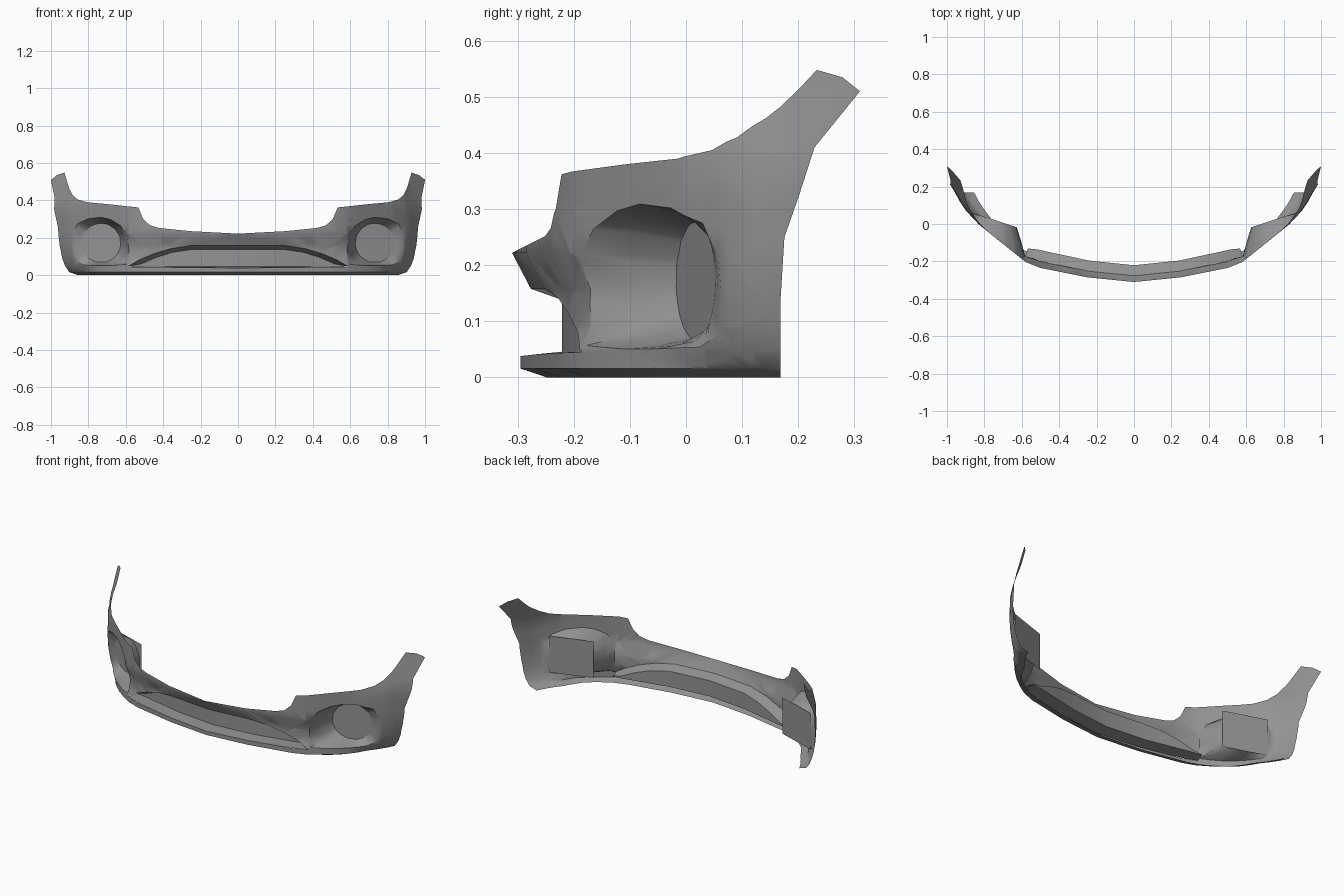
import bpy
import bmesh
import math
from mathutils import Vector

if "Cube" in bpy.data.objects:
    bpy.data.objects.remove(bpy.data.objects["Cube"])

grey = bpy.data.materials.new("primer grey")
grey.use_nodes = True
grey.diffuse_color = (0.29, 0.29, 0.29, 1)
grey.node_tree.nodes["Principled BSDF"].inputs["Base Color"].default_value = grey.diffuse_color

# Plan curve of the skin, and how far it tucks in at each height
PLAN = [(0, -.31), (.25, -.285), (.5, -.235), (.58, -.203), (.7, -.107), (.83, -.003),
        (.9, .073), (.93, .118), (.957, .168), (.98, .202), (1.06, .31)]
FRONT_TUCK = [(0, .015), (.05, .015), (.09, .035), (.155, .035), (.222, 0)]
SIDE_TUCK = [(0, .055), (.016, .055), (.05, .032), (.09, .017), (.155, .005), (.222, 0),
             (.35, .003), (.4, .016), (.548, .075)]


def interp(table, t):
    for (a, u), (b, v) in zip(table, table[1:]):
        if t <= b:
            return u + (v - u) * max(t - a, 0) / (b - a)
    return table[-1][1]


def ease(start, end, t):
    t = min(max((t - start) / (end - start), 0), 1)
    return t * t * (3 - 2 * t)


def on_skin(s, z):
    turn = ease(.53, .8, s)
    flange = .047 * max(1 - z / .016, 0)
    x = s - turn * flange - ease(.72, .9, s) * interp(SIDE_TUCK, z)
    y = interp(PLAN, s) + (1 - turn) * flange + (1 - ease(.55, .68, s)) * interp(FRONT_TUCK, z)
    return Vector((x, y, z))


def finish(bm, name, angle=40):
    mesh = bpy.data.meshes.new(name)
    bm.to_mesh(mesh)
    bm.free()
    mesh.materials.append(grey)
    obj = bpy.data.objects.new(name, mesh)
    bpy.context.collection.objects.link(obj)
    bpy.ops.object.select_all(action='DESELECT')
    obj.select_set(True)
    bpy.context.view_layer.objects.active = obj
    bpy.ops.object.shade_smooth_by_angle(angle=math.radians(angle))
    mirror = obj.modifiers.new("mirror", 'MIRROR')
    mirror.merge_threshold = .0005


def face_front(bm):
    bm.normal_update()
    for f in bm.faces:
        if f.normal.y > 0:
            f.normal_flip()


def on_plate(x, z, back=0):
    return Vector((x, -.02 + (x - .62) * .33 + back, z))


# Outlines in plan position and height
top_edge = [(0, .222), (.25, .235), (.42, .252), (.47, .266), (.507, .3), (.533, .362),
            (.7, .38), (.815, .39), (.875, .405), (.912, .428), (.943, .462), (1.003, .548)]
rear_edge = [(1.037, .535), (1.06, .51), (1.0, .41), (.962, .25), (.957, .13), (.957, 0)]
arch = [(0, .158), (.25, .158), (.36, .142), (.45, .115), (.53, .081), (.585, .048)]
lip = [(s, .038 + .012 * s) for s, z in arch]
lamp_hole = [(.594, .057), (.583, .13), (.592, .21), (.628, .265), (.68, .297), (.73, .309),
             (.8, .302), (.86, .275), (.886, .21), (.892, .13), (.885, .075), (.855, .054),
             (.77, .051), (.69, .051)]

# Bumper skin: flat outline with a hole, cut into a grid
bm = bmesh.new()
edges = []
for ring in (top_edge + rear_edge + [(0, 0)] + lip + arch[::-1], lamp_hole):
    verts = [bm.verts.new((s, 0, z)) for s, z in ring]
    edges += [bm.edges.new((verts[i - 1], verts[i])) for i in range(len(verts))]
bmesh.ops.triangle_fill(bm, edges=edges, use_beauty=True, normal=(0, -1, 0))
cuts = [((s, 0, 0), (1, 0, 0)) for s in
        [s for s, y in PLAN[1:-1]] + [.12, .38, .64, .765, .865]]
cuts += [((0, 0, z), (0, 0, 1)) for z in (.016, .05, .09, .155, .222, .3, .35, .4)]
for point, normal in cuts:
    bmesh.ops.bisect_plane(bm, geom=bm.verts[:] + bm.edges[:] + bm.faces[:], dist=.0005,
                           plane_co=point, plane_no=normal)
face_front(bm)
rim = [e for e in bm.edges if e.is_boundary and
       all(.56 < v.co.x < .9 and .049 < v.co.z < .312 for v in e.verts)]

# Bend the skin to the plan curve
for v in bm.verts:
    v.co = on_skin(v.co.x, v.co.z)

# Lamp recess: extrude the rim back to a round opening on the slanted plate
lamp_x, lamp_z, lamp_r = .732, .172, .105
for step in (.5, 1):
    geom = bmesh.ops.extrude_edge_only(bm, edges=rim)["geom"]
    rim = [g for g in geom if isinstance(g, bmesh.types.BMEdge) and g.is_boundary]
    for v in {v for e in rim for v in e.verts}:
        a = math.atan2(v.co.z - lamp_z, v.co.x - lamp_x)
        seat = on_plate(lamp_x + lamp_r * math.cos(a), lamp_z + lamp_r * math.sin(a))
        bulge = (v.co - Vector((lamp_x, v.co.y, lamp_z))) * .06 * (1 - step)
        v.co = v.co.lerp(seat, step) + bulge
finish(bm, "bumper_skin", 42)

# Lower air intake: sloped roof, back wall and floor
roof_front = [on_skin(*p) for p in arch]
floor_front = [on_skin(*p) for p in lip]
roof_back = [Vector((p.x * .97, p.y + .056, max(p.z - .02, .05))) for p in roof_front]
floor_back = [Vector((p.x, p.y, .046)) for p in roof_back]
bm = bmesh.new()
grid = [[bm.verts.new(p) for p in row]
        for row in (roof_front, roof_back, floor_back, floor_front)]
for a, b in zip(grid, grid[1:]):
    for i in range(len(arch) - 1):
        bm.faces.new((a[i], a[i + 1], b[i + 1], b[i]))
bm.normal_update()
mouth = Vector((.2, -.31, .09))
for f in bm.faces:
    if f.normal.dot(mouth - f.calc_center_median()) < 0:
        f.normal_flip()
finish(bm, "air_intake")

# Lamp plate closing the back of the recess
bm = bmesh.new()
bm.faces.new([bm.verts.new(on_plate(x, z, .001)) for x, z in
              ((.615, .066), (.85, .066), (.85, .28), (.615, .28))])
face_front(bm)
finish(bm, "lamp_plate")
